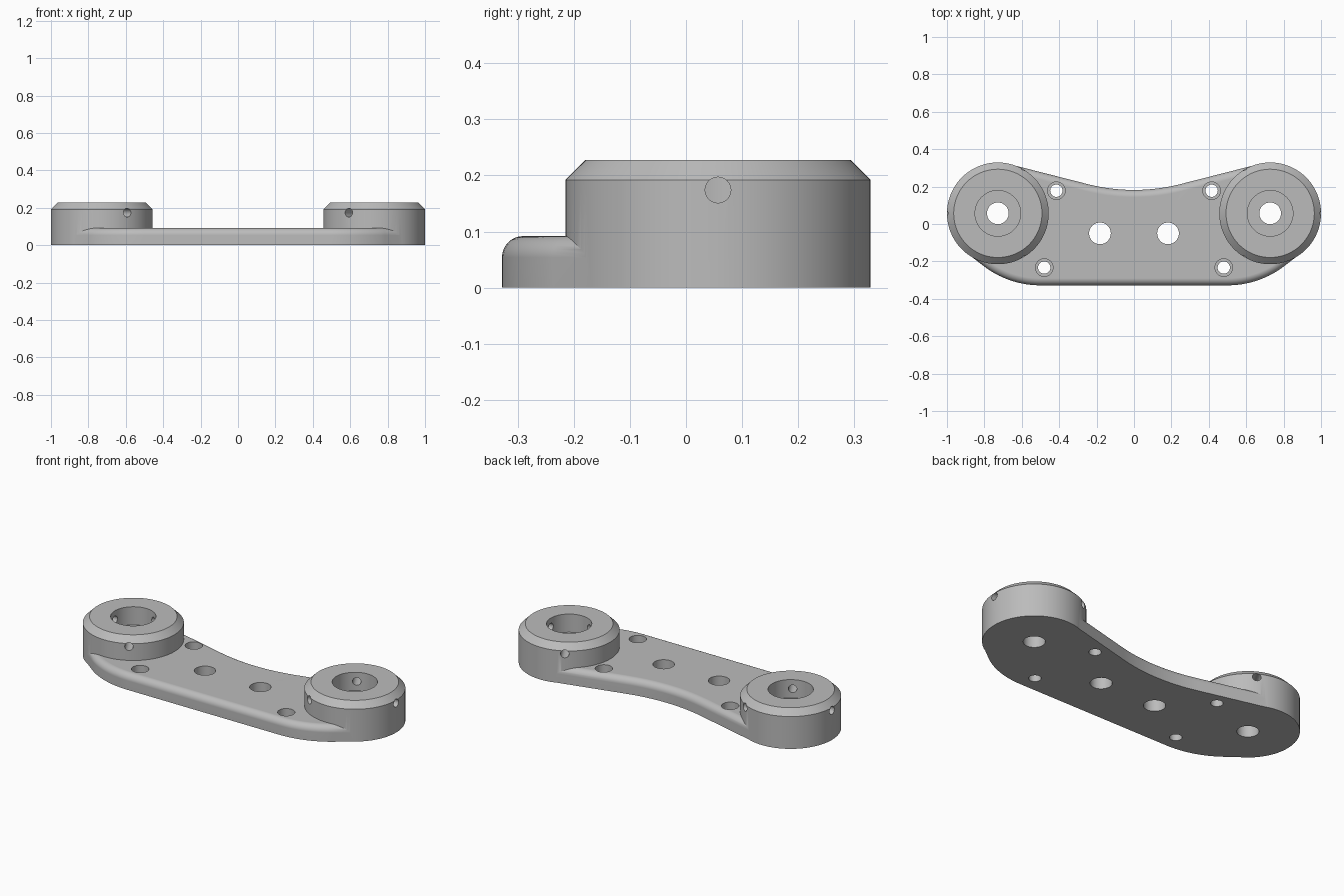
import bpy, bmesh
from math import sin, cos, pi, radians
from mathutils import Matrix, Vector

if "Cube" in bpy.data.objects:
    bpy.data.objects.remove(bpy.data.objects["Cube"], do_unlink=True)

BOSS_X, BOSS_Y, BOSS_R = 0.728, 0.057, 0.272
PLATE_H, FILLET = 0.092, 0.038

grey = bpy.data.materials.new("plain_grey")
grey.use_nodes = True
grey.diffuse_color = (0.5, 0.5, 0.5, 1)
grey.node_tree.nodes["Principled BSDF"].inputs["Base Color"].default_value = (0.5, 0.5, 0.5, 1)


def loft(name, rings, matrix=Matrix()):
    """Closed solid skinned through equal-length rings of points."""
    bm = bmesh.new()
    loops = [[bm.verts.new(p) for p in ring] for ring in rings]
    n = len(loops[0])
    for a, b in zip(loops, loops[1:]):
        for i in range(n):
            j = (i + 1) % n
            bm.faces.new((a[i], a[j], b[j], b[i]))
    bm.faces.new(loops[0][::-1])
    bm.faces.new(loops[-1])
    bmesh.ops.recalc_face_normals(bm, faces=bm.faces)
    mesh = bpy.data.meshes.new(name)
    bm.to_mesh(mesh)
    bm.free()
    mesh.transform(matrix)
    mesh.materials.append(grey)
    obj = bpy.data.objects.new(name, mesh)
    bpy.context.collection.objects.link(obj)
    return obj


def lathe(name, profile, matrix, n=48):
    rings = [[(r * cos(2 * pi * i / n), r * sin(2 * pi * i / n), z) for i in range(n)]
             for r, z in profile]
    return loft(name, rings, matrix)


def combine(target, tool, operation):
    """Apply a boolean and discard its tool."""
    mod = target.modifiers.new("boolean", 'BOOLEAN')
    mod.operation, mod.solver, mod.object = operation, 'EXACT', tool
    bpy.context.view_layer.objects.active = target
    bpy.ops.object.modifier_apply(modifier=mod.name)
    bpy.data.objects.remove(tool, do_unlink=True)


def arc(cx, cy, r, start, end, n, side=1):
    """Points on an arc, each with its outward normal."""
    pts = []
    for i in range(n + 1):
        a = radians(start + (end - start) * i / n)
        d = Vector((cos(a), sin(a), 0))
        pts.append((Vector((cx, cy, 0)) + d * r, d * side))
    return pts


# Plate outline: front corner, boss end, concave back edge, then mirrored
half = (arc(0.5, 0.172, 0.5, -90, -55, 12)
        + arc(BOSS_X, BOSS_Y, BOSS_R - 0.002, -55, 104.5, 44)
        + arc(0, 1.182, 1, -75.5, -90, 12, -1))
flip = Vector((-1, 1, 1))
outline = half + [(p * flip, d * flip) for p, d in reversed(half[:-1])]

# Plate with a rounded upper rim
steps = [(0, 0)] + [(FILLET * (1 - cos(a)), PLATE_H - FILLET * (1 - sin(a)))
                    for a in (pi / 2 * k / 8 for k in range(9))]
bracket = loft("bracket", [[p - d * inset + Vector((0, 0, z)) for p, d in outline]
                           for inset, z in steps])

# Chamfered round bosses
for s in (-1, 1):
    boss = lathe("boss", [(BOSS_R, 0), (BOSS_R, 0.192), (0.236, 0.228)],
                 Matrix.Translation((s * BOSS_X, BOSS_Y, 0)), 96)
    combine(bracket, boss, 'UNION')


def stepped(name, x, y, small, large, floor, n=48):
    """Cut a through hole with a wider upper part."""
    tool = lathe(name, [(small, -0.1), (small, floor), (large, floor), (large, 0.4)],
                 Matrix.Translation((x, y, 0)), n)
    combine(bracket, tool, 'DIFFERENCE')


for s in (-1, 1):
    # Counterbored boss hole
    stepped("bore", s * BOSS_X, BOSS_Y, 0.058, 0.122, 0.12, 64)
    # Counterbored screw holes
    stepped("back_screw", s * 0.415, 0.178, 0.033, 0.047, 0.045, 32)
    stepped("front_screw", s * 0.48, -0.233, 0.033, 0.047, 0.045, 32)
    # Plain centre hole
    hole = lathe("centre_hole", [(0.058, -0.1), (0.058, 0.3)],
                 Matrix.Translation((s * 0.182, -0.05, 0)))
    combine(bracket, hole, 'DIFFERENCE')
    # Three radial set-screw holes
    for k in range(3):
        angle = 2 * pi * k / 3 + (pi if s < 0 else 0)
        place = (Matrix.Translation((s * BOSS_X, BOSS_Y, 0.174))
                 @ Matrix.Rotation(angle, 4, 'Z') @ Matrix.Rotation(pi / 2, 4, 'Y'))
        combine(bracket, lathe("set_screw", [(0.023, 0.08), (0.023, 0.35)], place, 24),
                'DIFFERENCE')

# Smooth curved walls, crisp edges, flat planes
for o in bpy.context.selected_objects:
    o.select_set(False)
bracket.select_set(True)
bpy.context.view_layer.objects.active = bracket
bpy.ops.object.shade_smooth_by_angle(angle=radians(25))
weighted = bracket.modifiers.new("weighted_normals", 'WEIGHTED_NORMAL')
weighted.keep_sharp = True
